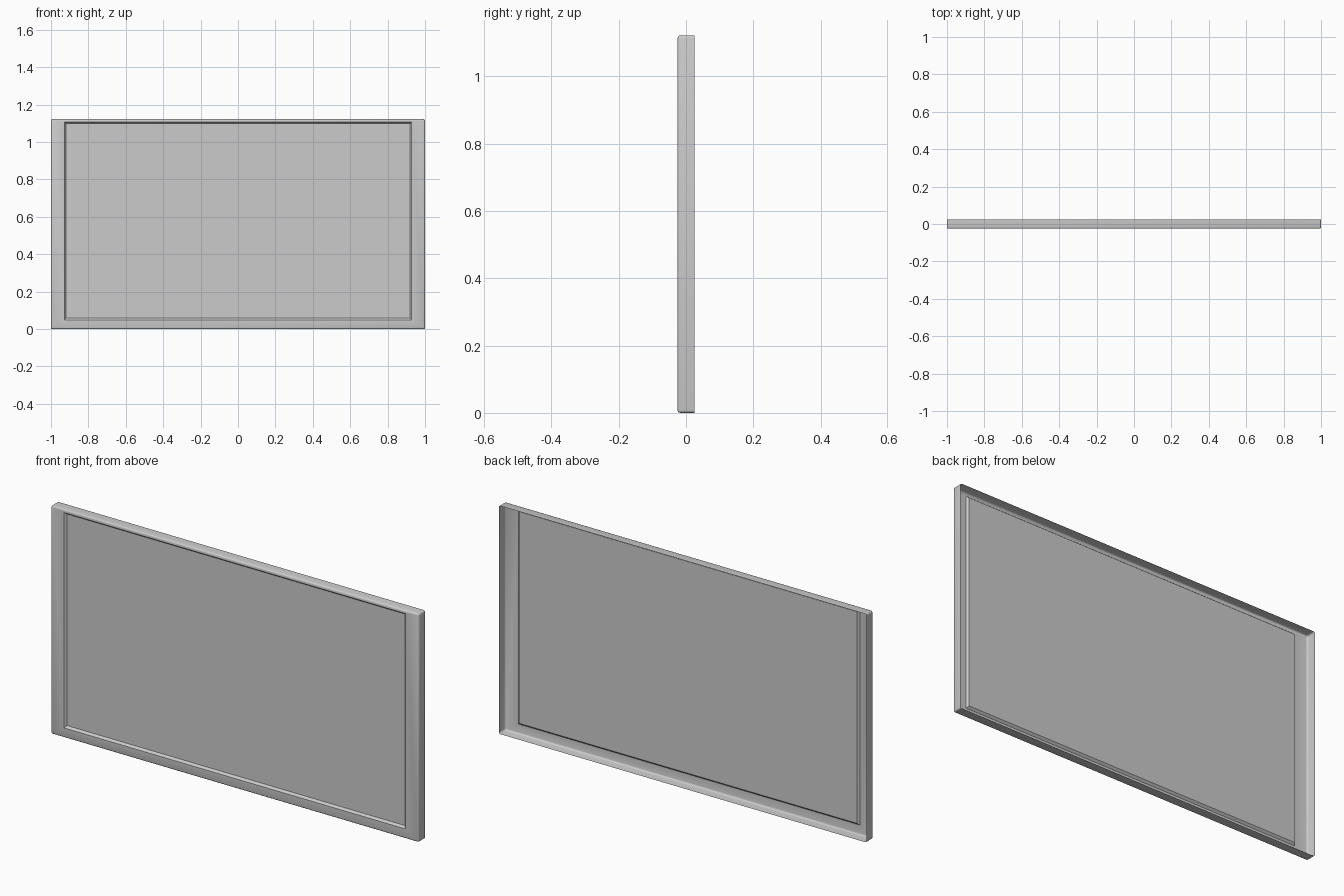
import bpy, bmesh
from mathutils import Vector

if "Cube" in bpy.data.objects:
    bpy.data.objects.remove(bpy.data.objects["Cube"])

W, D, H = 2.0, 0.05, 1.122
FRONT, BACK = -D / 2, D / 2

bm = bmesh.new()
bmesh.ops.create_cube(bm, size=1)
for v in bm.verts:
    v.co = Vector((v.co.x * W, v.co.y * D, (v.co.z + 0.5) * H))

# Open the back to leave a thin shell
back = [f for f in bm.faces if f.normal.y > 0.9]
bmesh.ops.delete(bm, geom=back, context='FACES_ONLY')

# Round the front edges and the four corner edges
edges = [e for e in bm.edges if any(v.co.y < 0 for v in e.verts)]
bmesh.ops.bevel(bm, geom=edges, offset=0.008, offset_type='OFFSET',
                segments=3, profile=0.5, affect='EDGES')
bm.normal_update()
screen = max((f for f in bm.faces if f.normal.y < -0.99), key=lambda f: f.calc_area())


def inset_to(face, half_x, z0, z1, y):
    """Inset a face, then move its corners onto a given rectangle."""
    bmesh.ops.inset_region(bm, faces=[face], thickness=0.005, use_even_offset=True)
    for v in face.verts:
        v.co = Vector((half_x if v.co.x > 0 else -half_x, y,
                       z1 if v.co.z > H / 2 else z0))


# Bezel opening, then the sloped step down to the recessed screen
inset_to(screen, 0.928, 0.048, 1.106, FRONT)
inset_to(screen, 0.919, 0.058, 1.098, FRONT + 0.010)

bm.normal_update()
mesh = bpy.data.meshes.new("display_front_shell")
bm.to_mesh(mesh)
bm.free()
shell = bpy.data.objects.new("display_front_shell", mesh)
bpy.context.collection.objects.link(shell)
bpy.context.view_layer.objects.active = shell
shell.select_set(True)
bpy.ops.object.shade_smooth_by_angle(angle=0.6)
